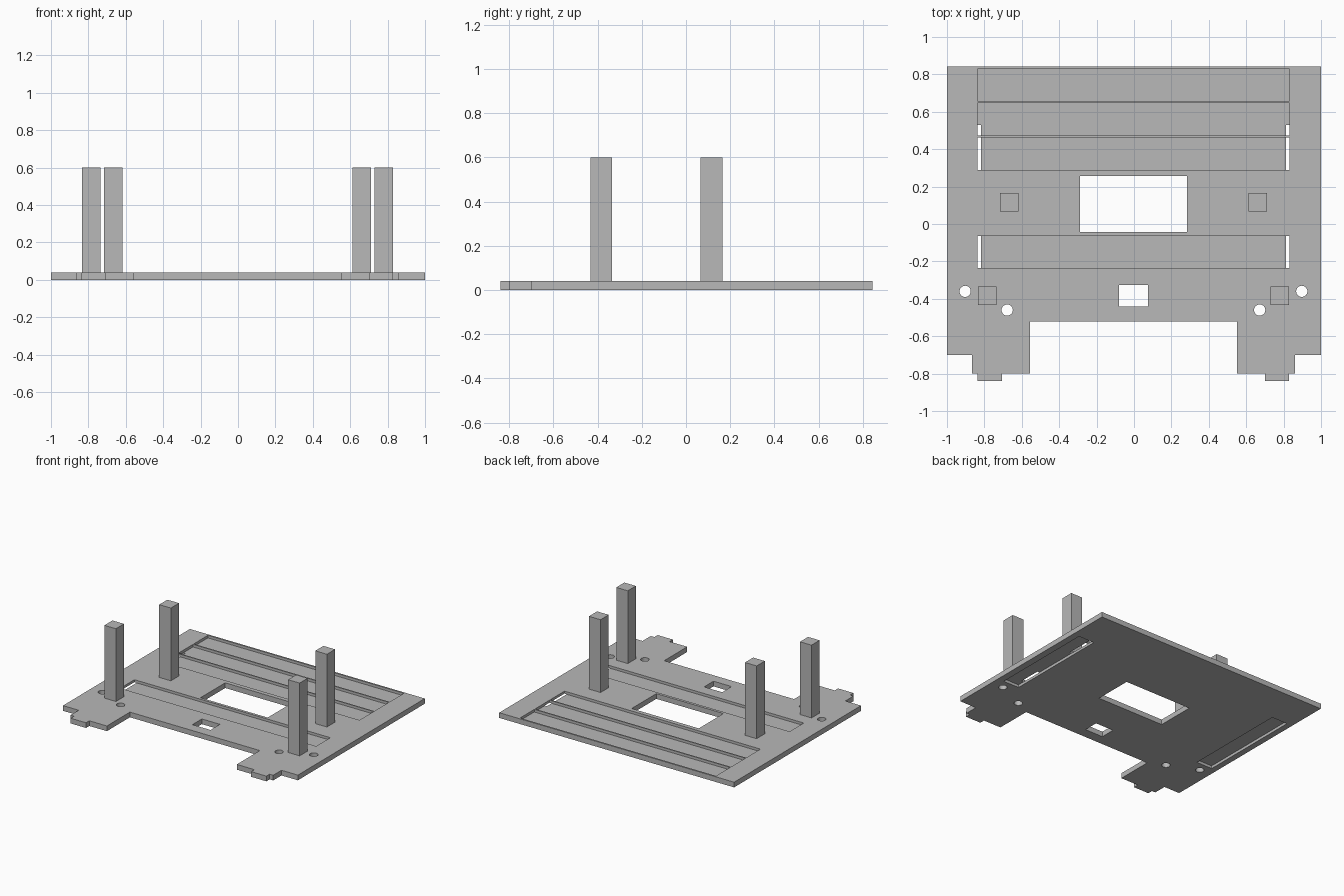
import bpy, bmesh, math
from mathutils import Matrix, Vector

if "Cube" in bpy.data.objects:
    bpy.data.objects.remove(bpy.data.objects["Cube"])

CX = -0.003   # symmetry line of the cut features
T = 0.04      # plate thickness
MID = 0.02    # depth where top and bottom recesses meet

grey = bpy.data.materials.new("light grey")
grey.diffuse_color = (0.48, 0.48, 0.48, 1)
grey.use_nodes = True
grey.node_tree.nodes["Principled BSDF"].inputs["Base Color"].default_value = grey.diffuse_color


def make(name, bm):
    bmesh.ops.recalc_face_normals(bm, faces=bm.faces)
    me = bpy.data.meshes.new(name)
    bm.to_mesh(me)
    bm.free()
    me.materials.append(grey)
    ob = bpy.data.objects.new(name, me)
    bpy.context.collection.objects.link(ob)
    return ob


def box(bm, x0, x1, y0, y1, z0, z1):
    m = Matrix.Translation(((x0 + x1) / 2, (y0 + y1) / 2, (z0 + z1) / 2))
    m = m @ Matrix.Diagonal((x1 - x0, y1 - y0, z1 - z0, 1))
    bmesh.ops.create_cube(bm, size=1, matrix=m)


def both(x0, x1):
    """A span and its mirror image about the symmetry line."""
    return ((CX + x0, CX + x1), (CX - x1, CX - x0))


# base plate: half outline, mirrored, then extruded
half = [(0.553, -0.52), (0.553, -0.80), (0.703, -0.80), (0.703, -0.84),
        (0.833, -0.84), (0.833, -0.80), (0.863, -0.80), (0.863, -0.70),
        (1.003, -0.70), (1.003, 0.843)]
pts = [(CX + x, y) for x, y in half] + [(CX - x, y) for x, y in reversed(half)]
bm = bmesh.new()
face = bm.faces.new([bm.verts.new((max(-1, min(1, x)), y, 0)) for x, y in pts])
ext = bmesh.ops.extrude_face_region(bm, geom=[face])
bmesh.ops.translate(bm, vec=Vector((0, 0, T)),
                    verts=[v for v in ext["geom"] if isinstance(v, bmesh.types.BMVert)])
plate = make("base_plate", bm)

# top cuts: four wide channels, two windows, four round holes
bm = bmesh.new()
for y0, y1 in ((0.658, 0.83), (0.472, 0.648), (0.29, 0.463), (-0.236, -0.064)):
    box(bm, CX - 0.834, CX + 0.834, y0, y1, MID, 0.1)
box(bm, CX - 0.286, CX + 0.286, -0.043, 0.257, -0.1, 0.1)
box(bm, CX - 0.077, CX + 0.077, -0.44, -0.325, -0.1, 0.1)
for x, y in ((0.90, -0.36), (0.675, -0.46)):
    for s in (-1, 1):
        bmesh.ops.create_cone(bm, cap_ends=True, segments=32, radius1=0.03, radius2=0.03,
                              depth=0.2, matrix=Matrix.Translation((CX + s * x, y, 0)))
top_cutter = make("top_cutter", bm)

# underside recesses, open to the channels along a narrow slit
bm = bmesh.new()
for x0, x1 in both(0.816, 0.95):
    box(bm, x0, x1, -0.29, 0.53, -0.1, MID + 0.001)
bottom_cutter = make("bottom_cutter", bm)

bpy.context.view_layer.objects.active = plate
for cutter in (top_cutter, bottom_cutter):
    mod = plate.modifiers.new(cutter.name, "BOOLEAN")
    mod.operation = "DIFFERENCE"
    mod.solver = "EXACT"
    mod.object = cutter
    bpy.ops.object.modifier_apply(modifier=mod.name)
    bpy.data.objects.remove(cutter)

# four square posts
for row, x0, x1, y0, y1 in (("front", 0.733, 0.831, -0.433, -0.335),
                            ("rear", 0.615, 0.714, 0.066, 0.165)):
    for side, (a, b) in zip(("right", "left"), both(x0, x1)):
        bm = bmesh.new()
        box(bm, a, b, y0, y1, T, 0.60)
        make(f"{row}_{side}_post", bm)
